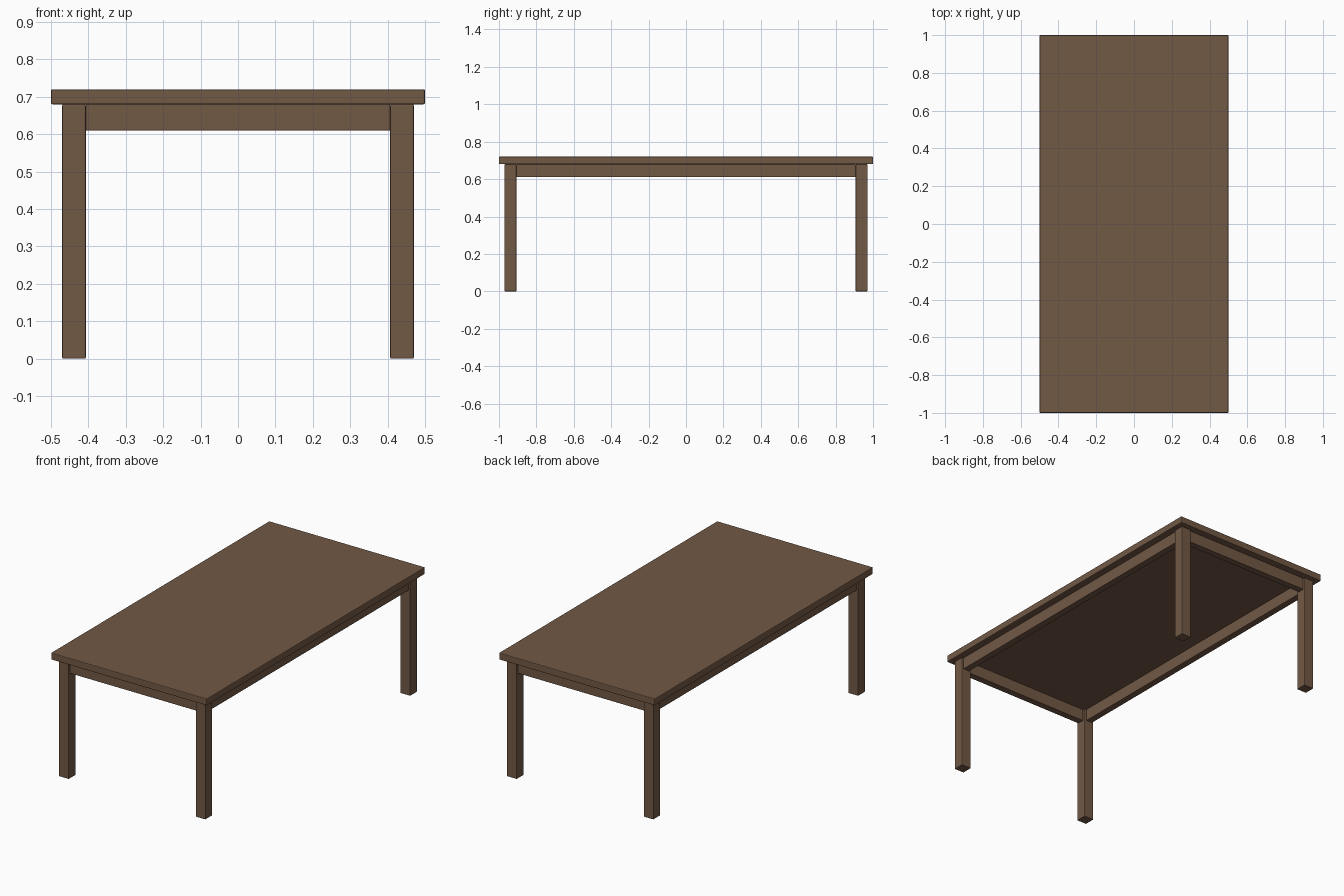
import bpy

if "Cube" in bpy.data.objects:
    bpy.data.objects.remove(bpy.data.objects["Cube"])

wood = bpy.data.materials.new("brown wood")
wood.diffuse_color = (0.17, 0.10, 0.06, 1)
wood.use_nodes = True
wood.node_tree.nodes["Principled BSDF"].inputs["Base Color"].default_value = wood.diffuse_color


def box(name, lo, hi, bevel=0.003):
    """Axis-aligned board from corner lo to corner hi with softened edges."""
    centre = [(a + b) / 2 for a, b in zip(lo, hi)]
    bpy.ops.mesh.primitive_cube_add(size=1, location=centre)
    ob = bpy.context.object
    ob.name = name
    ob.scale = [b - a for a, b in zip(lo, hi)]
    bpy.ops.object.transform_apply(location=False, rotation=False, scale=True)
    ob.data.materials.append(wood)
    mod = ob.modifiers.new("soft edges", 'BEVEL')
    mod.width = bevel
    mod.segments = 2
    return ob


TOP, UNDER, APRON = 0.72, 0.68, 0.61    # heights
OX, OY, LEG = 0.47, 0.97, 0.063         # outer leg faces and leg width
IX, IY = OX - LEG, OY - LEG             # inner leg faces
INSET, THICK = 0.01, 0.04               # apron setback and thickness


def span(sign, inner, outer):
    return sorted((sign * inner, sign * outer))


# table top
box("table_top", (-0.5, -1, UNDER), (0.5, 1, TOP), 0.004)

# four square legs
for sx, side in ((-1, "left"), (1, "right")):
    for sy, end in ((-1, "front"), (1, "back")):
        x, y = span(sx, IX, OX), span(sy, IY, OY)
        box(f"{end}_{side}_leg", (x[0], y[0], 0), (x[1], y[1], UNDER))

# aprons between the legs
for s, end, side in ((-1, "front", "left"), (1, "back", "right")):
    y = span(s, OY - INSET - THICK, OY - INSET)
    box(f"{end}_apron", (-IX, y[0], APRON), (IX, y[1], UNDER), 0.002)
    x = span(s, OX - INSET - THICK, OX - INSET)
    box(f"{side}_apron", (x[0], -IY, APRON), (x[1], IY, UNDER), 0.002)
